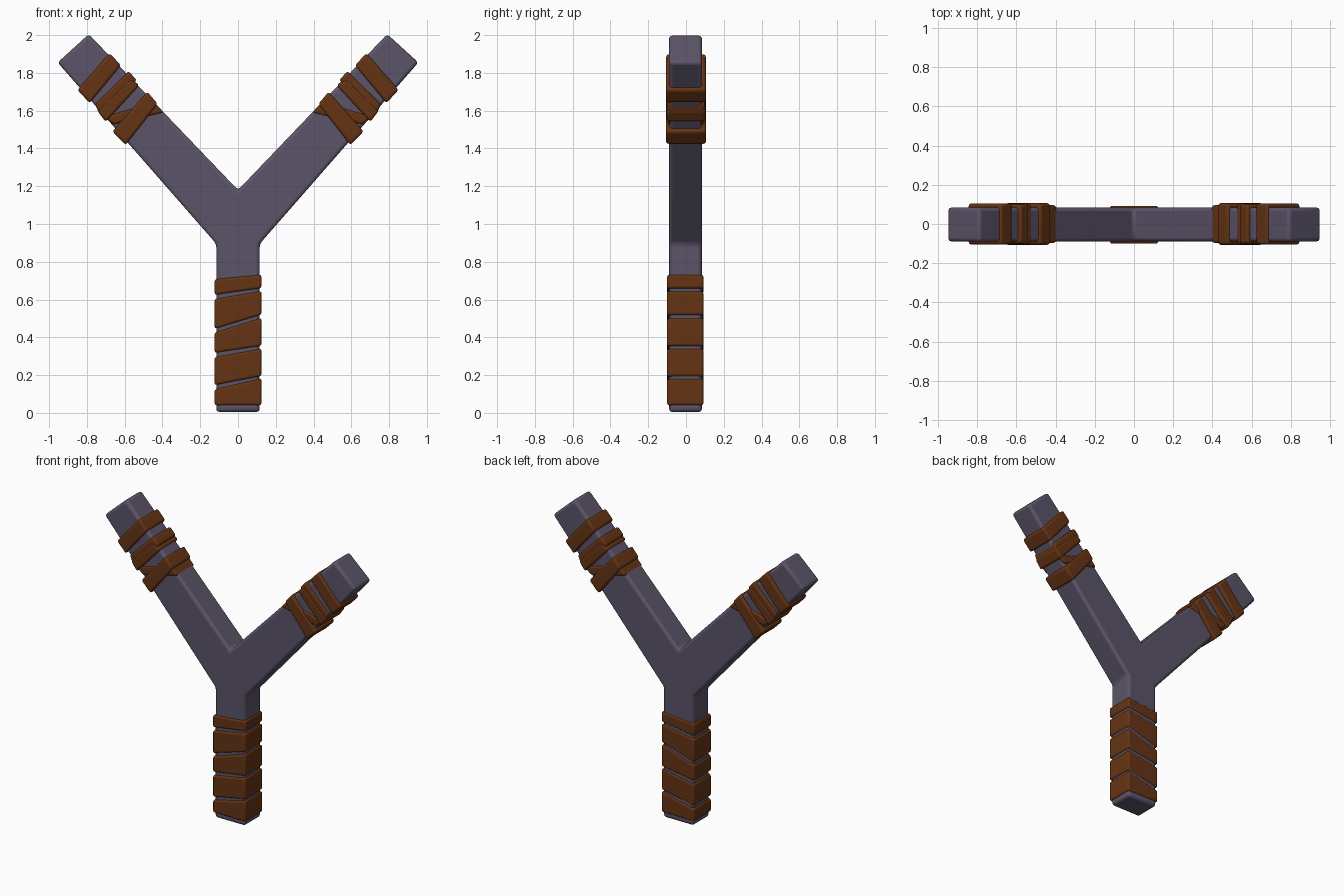
import bpy, bmesh

if "Cube" in bpy.data.objects:
    bpy.data.objects.remove(bpy.data.objects["Cube"])


def material(name, color):
    m = bpy.data.materials.new(name)
    m.diffuse_color = color
    m.use_nodes = True
    m.node_tree.nodes["Principled BSDF"].inputs["Base Color"].default_value = m.diffuse_color
    return m


STONE = material("dusky_wood", (0.105, 0.088, 0.14, 1))
LEATHER = material("brown_leather", (0.13, 0.034, 0.007, 1))


def prism(name, outline, y0, y1, bevel, mat):
    """Extrude an x/z outline from y0 to y1 and round its edges."""
    bm = bmesh.new()
    face = bm.faces.new([bm.verts.new((x, y0, z)) for x, z in outline])
    ext = bmesh.ops.extrude_face_region(bm, geom=[face])
    for v in ext["geom"]:
        if isinstance(v, bmesh.types.BMVert):
            v.co.y = y1
    bmesh.ops.recalc_face_normals(bm, faces=bm.faces[:])
    me = bpy.data.meshes.new(name)
    bm.to_mesh(me)
    bm.free()
    me.materials.append(mat)
    ob = bpy.data.objects.new(name, me)
    bpy.context.collection.objects.link(ob)
    mod = ob.modifiers.new("rounded_edges", "BEVEL")
    mod.width = bevel
    mod.segments = 3
    mod.limit_method = "ANGLE"
    mod.angle_limit = 0.3
    bpy.ops.object.select_all(action="DESELECT")
    bpy.context.view_layer.objects.active = ob
    ob.select_set(True)
    bpy.ops.object.shade_smooth_by_angle(angle=0.6)
    return ob


# Forked frame: right half outline, mirrored for the left
half = [(0.115, 0.005), (0.115, 0.895), (0.955, 1.855), (0.79, 2.005)]
frame = half + [(0, 1.18)] + [(-x, z) for x, z in reversed(half)]
prism("forked_frame", frame, -0.09, 0.085, 0.018, STONE)

# Slanted grip bands: bottom left, bottom right, top right, top left heights
grip = [(0.04, 0.04, 0.183, 0.125), (0.147, 0.195, 0.34, 0.295),
        (0.318, 0.355, 0.503, 0.425), (0.445, 0.52, 0.645, 0.603),
        (0.625, 0.66, 0.732, 0.708)]
for i, (bl, br, tr, tl) in enumerate(grip):
    w = 0.124
    prism(f"grip_band_{i + 1}", [(-w, bl), (w, br), (w, tr), (-w, tl)],
          -0.1, 0.092, 0.012, LEATHER)

# Fork bands: four corners on the right arm and half thickness in y
bands = {
    "top": ([(0.68, 1.905), (0.62, 1.84), (0.785, 1.64), (0.85, 1.71)], 0.105),
    "upper_middle": ([(0.58, 1.81), (0.535, 1.76), (0.735, 1.585), (0.757, 1.635)], 0.1),
    "lower_middle": ([(0.57, 1.77), (0.522, 1.735), (0.70, 1.54), (0.745, 1.60)], 0.104),
    "crossing": ([(0.445, 1.645), (0.392, 1.59), (0.66, 1.525), (0.71, 1.57)], 0.098),
    "bottom": ([(0.48, 1.70), (0.425, 1.635), (0.595, 1.418), (0.665, 1.49)], 0.106),
}
for side, s in (("right", 1), ("left", -1)):
    for name, (pts, t) in bands.items():
        prism(f"{side}_fork_{name}_band", [(s * x, z) for x, z in pts],
              -t, t, 0.014, LEATHER)
